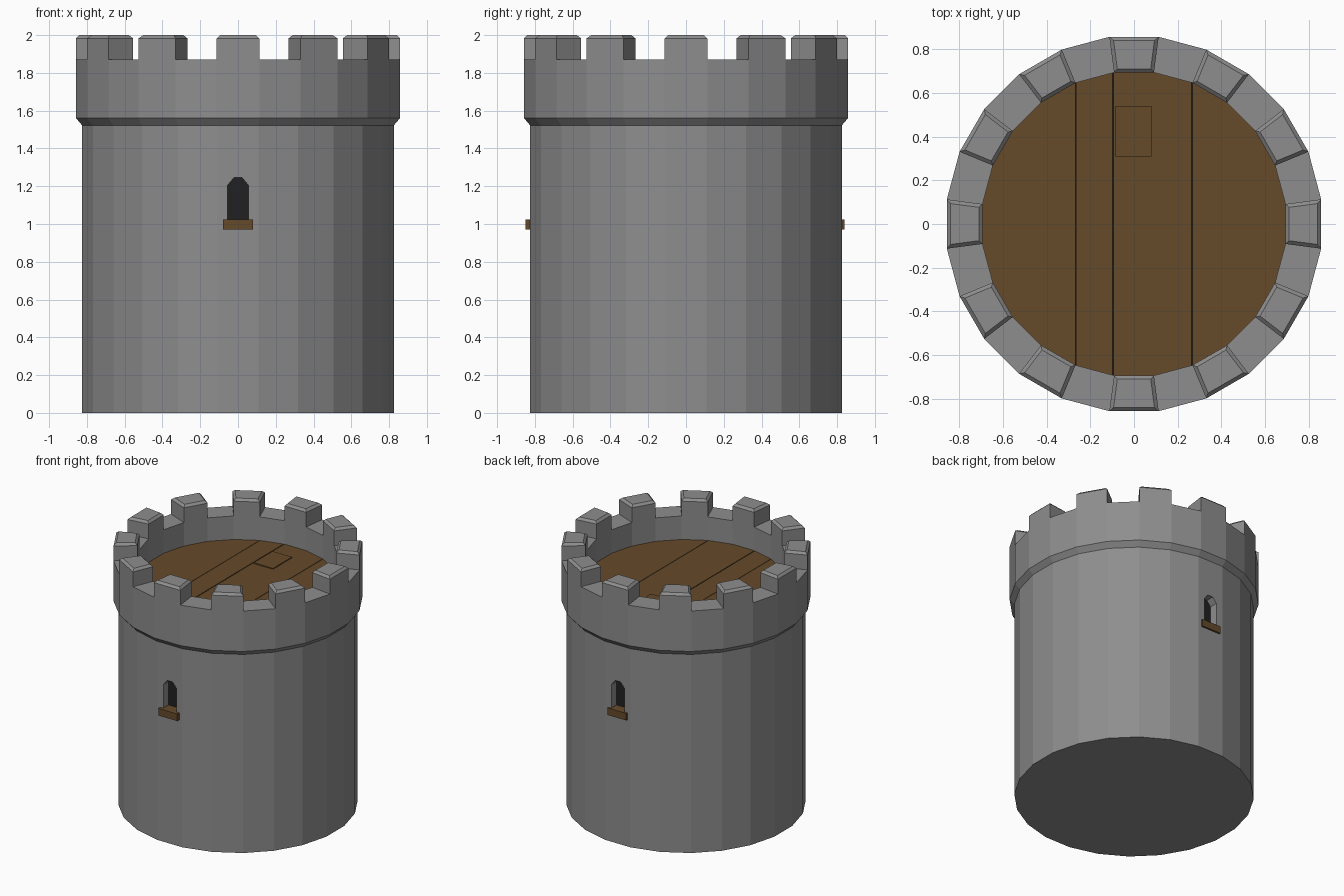
import bpy, bmesh, math
from mathutils import Vector

if "Cube" in bpy.data.objects:
    bpy.data.objects.remove(bpy.data.objects["Cube"])

SIDES = 24
STEP = 2 * math.pi / SIDES


def material(name, rgb):
    m = bpy.data.materials.new(name)
    m.diffuse_color = (*rgb, 1)
    m.use_nodes = True
    m.node_tree.nodes["Principled BSDF"].inputs["Base Color"].default_value = m.diffuse_color
    return m


def finish(name, bm, mat=None):
    bmesh.ops.recalc_face_normals(bm, faces=bm.faces)
    me = bpy.data.meshes.new(name)
    bm.to_mesh(me)
    bm.free()
    ob = bpy.data.objects.new(name, me)
    bpy.context.collection.objects.link(ob)
    if mat:
        me.materials.append(mat)
    return ob


def polar(r, a, z):
    return Vector((r * math.cos(a), r * math.sin(a), z))


def lathe(bm, profile):
    """24-sided solid from (radius, z) pairs, closed at both ends."""
    rings = [[bm.verts.new(polar(r, (i + 0.5) * STEP, z)) for i in range(SIDES)]
             for r, z in profile]
    for a, b in zip(rings, rings[1:]):
        for i in range(SIDES):
            j = (i + 1) % SIDES
            bm.faces.new((a[i], a[j], b[j], b[i]))
    bm.faces.new(rings[0])
    bm.faces.new(rings[-1])


def prism(bm, outline, y0, y1):
    """Extrude an (x, z) outline along y."""
    f = bm.faces.new([bm.verts.new((x, y0, z)) for x, z in outline])
    ext = bmesh.ops.extrude_face_region(bm, geom=[f])
    vs = [v for v in ext["geom"] if isinstance(v, bmesh.types.BMVert)]
    bmesh.ops.translate(bm, verts=vs, vec=(0, y1 - y0, 0))


def rect(x0, x1, z0, z1):
    return [(x0, z0), (x1, z0), (x1, z1), (x0, z1)]


stone = material("stone", (0.27, 0.27, 0.27))
wood = material("wood", (0.13, 0.068, 0.023))
dark = material("dark_opening", (0.015, 0.015, 0.016))

# Tower wall with flared parapet and a recessed top
bm = bmesh.new()
lathe(bm, [(0.832, 0), (0.832, 1.522), (0.865, 1.56), (0.865, 1.87),
           (0.70, 1.87), (0.70, 1.63)])
tower = finish("tower_wall", bm, stone)

# Arched windows and sills, front and back
arch = [(-0.055, 1.0), (0.055, 1.0), (0.055, 1.205), (0.022, 1.245),
        (-0.022, 1.245), (-0.055, 1.205)]
for side, s, lip in (("front", -1, 0.85), ("back", 1, 0.838)):
    bm = bmesh.new()
    prism(bm, arch, s * 0.755, s * 0.95)
    cutter = finish(side + "_window_cutter", bm, stone)
    cutter.hide_render = True
    cutter.hide_set(True)
    mod = tower.modifiers.new(side + "_window", "BOOLEAN")
    mod.object = cutter
    mod.solver = "EXACT"
    bm = bmesh.new()
    prism(bm, arch, s * 0.75, s * 0.762)
    finish(side + "_window_dark", bm, dark)
    bm = bmesh.new()
    prism(bm, rect(-0.08, 0.08, 0.97, 1.024), s * 0.76, s * lip)
    finish(side + "_sill", bm, wood)

# Twelve merlons with chamfered tops, one on every other side
bm = bmesh.new()
for k in range(12):
    a0, a1 = (2 * k - 0.5) * STEP, (2 * k + 0.5) * STEP
    corners = [(0.70, a0), (0.865, a0), (0.865, a1), (0.70, a1)]
    lo = [bm.verts.new(polar(r, a, 1.87)) for r, a in corners]
    hi = [bm.verts.new(polar(r, a, 2.0)) for r, a in corners]
    bm.faces.new(lo)
    top = bm.faces.new(hi)
    for i in range(4):
        j = (i + 1) % 4
        bm.faces.new((lo[i], lo[j], hi[j], hi[i]))
    bmesh.ops.bevel(bm, geom=list(top.edges), offset=0.017, segments=1,
                    affect="EDGES")
finish("merlons", bm, stone)

# Plank floor: slices of the inner 24-sided disc over a dark underlay
cuts = [(-0.71, -0.269), (-0.266, -0.099), (-0.093, 0.263), (0.267, 0.71)]
for n, (x0, x1) in enumerate(cuts):
    bm = bmesh.new()
    lathe(bm, [(0.70, 1.64), (0.70, 1.69)])
    for x, d in ((x0, -1), (x1, 1)):
        geom = bm.verts[:] + bm.edges[:] + bm.faces[:]
        cut = bmesh.ops.bisect_plane(bm, geom=geom, plane_co=(x, 0, 0),
                                     plane_no=(d, 0, 0), clear_outer=True)
        edges = [e for e in cut["geom_cut"] if isinstance(e, bmesh.types.BMEdge)]
        if edges:
            bmesh.ops.holes_fill(bm, edges=edges)
    finish("floor_plank_%d" % (n + 1), bm, wood)
bm = bmesh.new()
lathe(bm, [(0.70, 1.625), (0.70, 1.645)])
finish("floor_underlay", bm, dark)

# Trapdoor
bm = bmesh.new()
prism(bm, rect(-0.085, 0.08, 1.65, 1.697), 0.31, 0.54)
finish("trapdoor", bm, wood)
